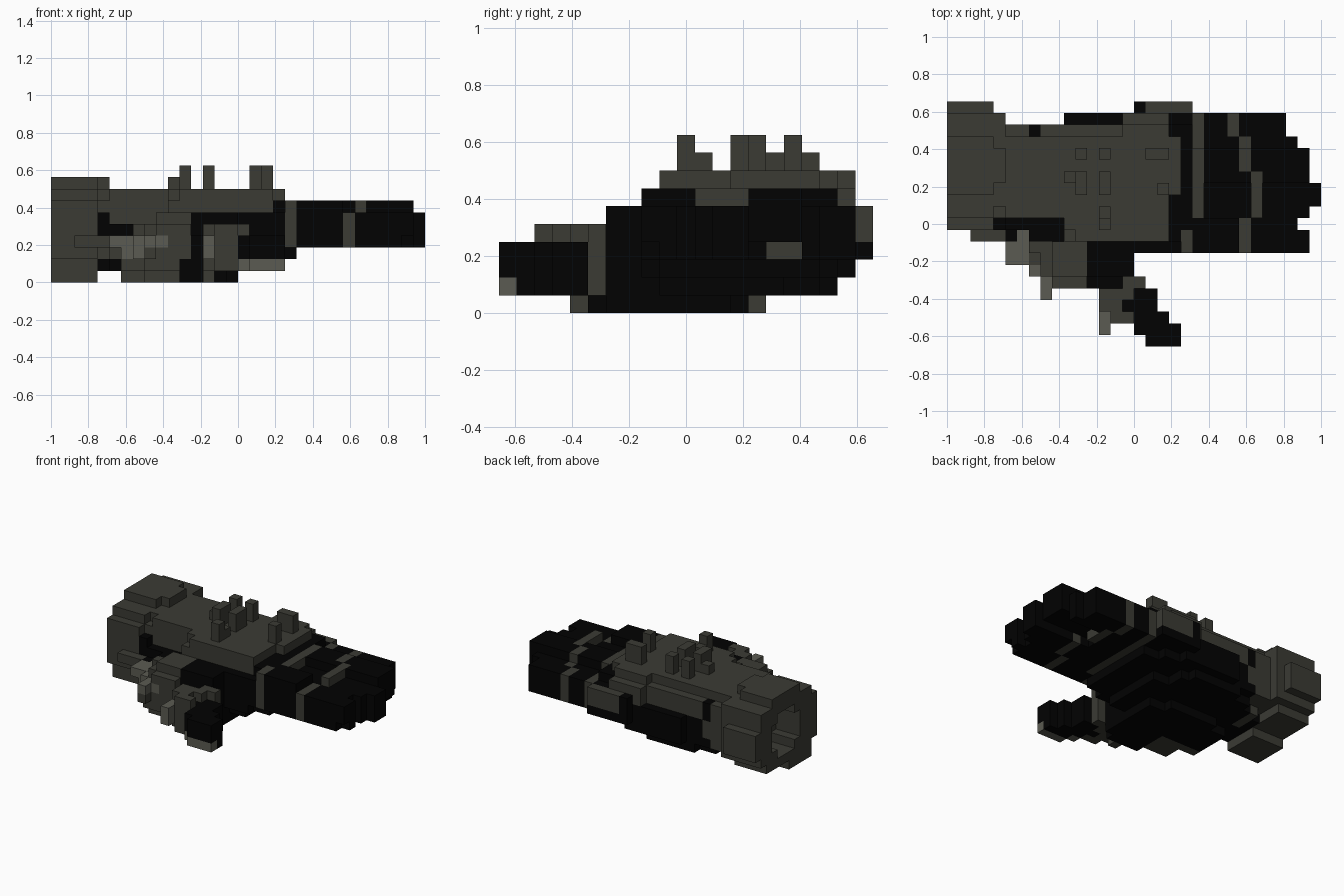
import bpy, bmesh
from mathutils import Vector

cube = bpy.data.objects.get("Cube")
if cube:
    bpy.data.objects.remove(cube, do_unlink=True)

U = 1 / 16                                   # edge of one block
ORIGIN = Vector((-1.0, -10.5 * U, 0.0))


def make_material(name, rgb):
    m = bpy.data.materials.new(name)
    m.use_nodes = True
    col = (*rgb, 1.0)
    m.diffuse_color = col
    b = m.node_tree.nodes["Principled BSDF"]
    b.inputs["Base Color"].default_value = col
    b.inputs["Roughness"].default_value = 0.8
    return m


MATS = [make_material("black", (0.0007, 0.0007, 0.0007)),
        make_material("dark_grey", (0.043, 0.043, 0.034)),
        make_material("light_grey", (0.105, 0.105, 0.085))]
BLACK, GREY, LIGHT = 0, 1, 2
grid = {}                                    # cell -> (part, colour)


def box(part, colour, i, j, k):
    """Fill an inclusive range of blocks."""
    for a in range(i[0], i[1] + 1):
        for b in range(j[0], j[1] + 1):
            for c in range(k[0], k[1] + 1):
                grid[a, b, c] = (part, colour)


def clear(i, j, k):
    for a in range(i[0], i[1] + 1):
        for b in range(j[0], j[1] + 1):
            for c in range(k[0], k[1] + 1):
                grid.pop((a, b, c), None)


# Palm: rounded underside, widest in the middle layers
for i, j, k in [((8, 13), (6, 13), 0), ((6, 15), (8, 12), 0), ((14, 15), (6, 7), 0),
                ((7, 15), (8, 17), 1), ((5, 6), (9, 16), 1), ((9, 14), (18, 18), 1),
                ((16, 17), (9, 15), 1), ((5, 18), (8, 18), 2), ((19, 20), (9, 17), 2),
                ((10, 16), (19, 19), 2), ((5, 20), (8, 18), 3), ((10, 20), (19, 19), 3),
                ((5, 20), (8, 18), 4), ((10, 20), (19, 19), 4), ((5, 20), (8, 18), 5),
                ((19, 20), (19, 19), 5), ((10, 20), (9, 18), 6)]:
    box("palm", BLACK, i, j, (k, k))
clear((5, 9), (8, 10), (5, 5))               # dip beside the thumb
clear((5, 6), (8, 9), (4, 4))
clear((5, 5), (8, 8), (1, 3))

# Plate on the back of the hand
box("back_plate", GREY, (5, 9), (11, 18), (5, 7))
box("back_plate", GREY, (10, 18), (10, 18), (6, 7))
box("back_plate", GREY, (11, 18), (9, 9), (6, 7))
box("back_plate", GREY, (10, 10), (9, 9), (6, 6))
box("back_plate", GREY, (10, 11), (9, 10), (5, 5))
box("back_plate", GREY, (10, 15), (18, 18), (5, 5))
box("back_plate", GREY, (19, 19), (13, 17), (7, 7))
box("back_plate", GREY, (15, 18), (19, 19), (5, 6))
clear((5, 14), (18, 18), (7, 7))
box("back_plate", BLACK, (7, 7), (18, 18), (5, 6))
box("knuckle_guard", GREY, (17, 20), (20, 20), (4, 5))
box("knuckle_guard", BLACK, (16, 20), (20, 20), (3, 3))
box("knuckle_guard", BLACK, (16, 16), (20, 20), (4, 5))

# Cuff: a blocky ring with an open end, stepping down into the hand
cuff_rows = [(11, 14), (11, 18), (10, 19), (10, 20), (10, 20), (10, 20),
             (10, 19), (11, 19), (13, 17)]
for k, (a, b) in enumerate(cuff_rows):
    box("cuff", GREY, (0, 3), (a, b), (k, k))
    if k > 1:
        box("cuff", GREY, (4, 4), (max(a + 1, 11), min(b, 19)), (k, k))
box("cuff", GREY, (5, 6), (16, 18), (2, 4))
box("cuff", GREY, (7, 7), (18, 18), (3, 4))
box("cuff", GREY, (5, 5), (14, 16), (1, 1))
box("cuff", GREY, (2, 4), (9, 9), (3, 3))
box("cuff", GREY, (5, 5), (9, 9), (2, 2))
box("cuff", BLACK, (4, 4), (11, 15), (1, 1))
box("cuff", BLACK, (4, 5), (10, 10), (4, 5))
clear((5, 5), (10, 10), (5, 5))
clear((4, 4), (13, 13), (8, 8))
clear((4, 4), (17, 17), (8, 8))
clear((0, 2), (13, 17), (3, 5))
clear((0, 2), (14, 16), (2, 6))

# Studs on the back plate
for i, j, top in [((11, 11), (16, 16), 9), ((13, 13), (16, 16), 9),
                  ((11, 11), (13, 14), 9), ((13, 13), (13, 14), 9),
                  ((10, 10), (14, 14), 8), ((17, 18), (16, 16), 9),
                  ((18, 18), (13, 13), 9), ((13, 13), (10, 10), 9),
                  ((13, 13), (11, 11), 8)]:
    box("studs", GREY, i, j, (8, top))

# Fingers: first row, low, high, tip
fingers = [("index_finger", 8, 3, 5, 30), ("middle_finger", 11, 3, 5, 31),
           ("ring_finger", 14, 4, 6, 30), ("little_finger", 17, 3, 5, 28)]
for name, j, lo, hi, tip in fingers:
    box(name, BLACK, (21, tip), (j, j + 2), (lo, hi))
    box(name, GREY, (21, 21), (j, j + 2), (3, 6 if j < 17 else 5))
box("index_finger", BLACK, (21, 24), (8, 10), (6, 6))
box("index_finger", GREY, (20, 20), (8, 9), (3, 6))
box("index_finger", BLACK, (21, 21), (8, 9), (3, 6))
box("ring_finger", BLACK, (22, 24), (14, 16), (3, 3))
box("little_finger", BLACK, (29, 29), (17, 17), (3, 5))
clear((30, 31), (10, 10), (3, 6))            # stepped finger tips
clear((31, 31), (11, 11), (3, 6))
clear((30, 30), (8, 8), (3, 3))

# Grey bands around the fingers
box("index_finger", GREY, (25, 25), (8, 10), (3, 5))
box("middle_finger", GREY, (26, 26), (11, 13), (3, 6))
box("ring_finger", GREY, (26, 26), (14, 14), (6, 6))
box("ring_finger", GREY, (25, 25), (15, 16), (3, 6))
box("little_finger", GREY, (25, 25), (17, 17), (3, 5))
box("little_finger", GREY, (24, 24), (18, 19), (3, 5))

# Base of the thumb
box("thumb_base", BLACK, (9, 15), (6, 8), (0, 4))
box("thumb_base", BLACK, (12, 15), (6, 7), (5, 5))
box("thumb_base", BLACK, (11, 14), (5, 5), (0, 3))

# Stepped armour following the thumb base
for i, j, colour, k in [((6, 7), (7, 8), GREY, (1, 3)), ((6, 7), (8, 8), GREY, (0, 0)),
                        ((7, 7), (8, 8), GREY, (4, 4)), ((8, 10), (6, 8), GREY, (0, 4)),
                        ((9, 11), (6, 8), GREY, (4, 5)), ((8, 10), (5, 5), GREY, (1, 3)),
                        ((9, 10), (5, 5), GREY, (4, 4)), ((11, 11), (5, 7), GREY, (2, 4)),
                        ((8, 8), (4, 4), GREY, (2, 2)), ((5, 5), (7, 8), LIGHT, (3, 3)),
                        ((6, 6), (7, 9), LIGHT, (3, 3)), ((6, 6), (7, 7), LIGHT, (2, 2)),
                        ((7, 7), (6, 6), LIGHT, (2, 3)), ((8, 8), (4, 5), LIGHT, (3, 3)),
                        ((9, 9), (5, 5), LIGHT, (3, 3))]:
    box("thumb_armour", colour, i, j, k)

# Thumb with guard and pale tip
box("thumb_guard", GREY, (13, 15), (4, 4), (1, 4))
box("thumb_guard", GREY, (13, 13), (4, 4), (0, 0))
box("thumb_guard", GREY, (13, 14), (3, 3), (1, 4))
box("thumb_guard", GREY, (14, 15), (2, 2), (1, 4))
box("thumb_guard", GREY, (15, 16), (5, 5), (1, 4))
box("thumb_guard", LIGHT, (13, 13), (1, 2), (2, 3))
box("thumb", BLACK, (15, 15), (3, 3), (1, 3))
box("thumb", BLACK, (16, 17), (3, 4), (1, 3))
box("thumb", BLACK, (16, 18), (2, 2), (1, 3))
box("thumb", BLACK, (16, 19), (1, 1), (1, 3))
box("thumb", BLACK, (17, 19), (0, 0), (2, 3))
box("thumb", LIGHT, (17, 19), (0, 0), (1, 1))
box("thumb", LIGHT, (16, 16), (1, 1), (1, 1))

# Turn every part into a mesh of its exposed block faces
DIRS = [Vector(d) for d in ((1, 0, 0), (-1, 0, 0), (0, 1, 0),
                            (0, -1, 0), (0, 0, 1), (0, 0, -1))]


def build(part):
    bm = bmesh.new()
    for cell, (owner, colour) in grid.items():
        if owner != part:
            continue
        centre = Vector(cell) + Vector((0.5, 0.5, 0.5))
        for n in DIRS:
            if tuple(int(c + d) for c, d in zip(cell, n)) in grid:
                continue
            u = Vector((n.y, n.z, n.x))
            v = n.cross(u)
            corners = [centre + (n + u * a + v * b) * 0.5
                       for a, b in ((-1, -1), (1, -1), (1, 1), (-1, 1))]
            f = bm.faces.new([bm.verts.new(ORIGIN + c * U) for c in corners])
            f.material_index = colour
    bmesh.ops.remove_doubles(bm, verts=bm.verts, dist=1e-4)
    mesh = bpy.data.meshes.new(part)
    bm.to_mesh(mesh)
    bm.free()
    for m in MATS:
        mesh.materials.append(m)
    bpy.context.collection.objects.link(bpy.data.objects.new(part, mesh))


for part in sorted({p for p, _ in grid.values()}):
    build(part)
